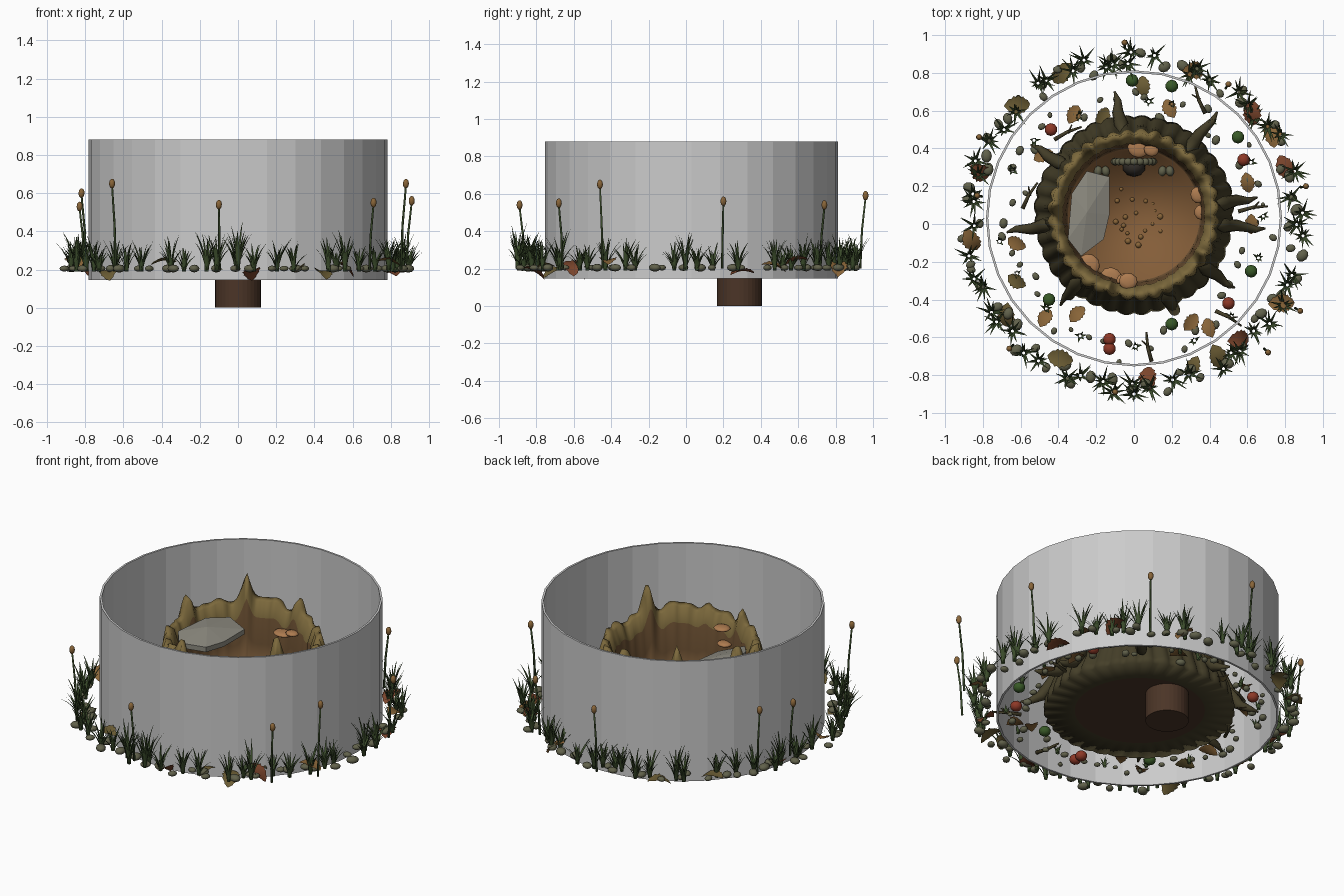
import bpy, bmesh, random
from math import sin, cos, pi, radians, exp
from mathutils import Vector, Matrix, Euler

if "Cube" in bpy.data.objects:
    bpy.data.objects.remove(bpy.data.objects["Cube"])

R = random.Random(7)
G = 0.2            # ground level
SC = Vector((0, 0.05, 0))   # stump centre


def mat(name, c):
    m = bpy.data.materials.new(name)
    m.diffuse_color = (*c, 1)
    m.use_nodes = True
    m.node_tree.nodes["Principled BSDF"].inputs["Base Color"].default_value = m.diffuse_color
    return m


BARK = mat("bark", (.06, .05, .022))
RIM = mat("rim_moss", (.20, .14, .045))
WOOD = mat("inner_wood", (.14, .075, .03))
FLOOR = mat("floor_wood", (.23, .11, .04))
UNDER = mat("underside", (.07, .035, .02))
GRASS = mat("grass", (.045, .075, .025))
STONE = mat("pebble", (.12, .12, .07))
OCHRE = mat("ochre", (.25, .13, .04))
RUST = mat("rust_leaf", (.20, .06, .025))
OLIVE = mat("olive_leaf", (.15, .11, .035))
RED = mat("red_berry", (.27, .04, .02))
GREEN = mat("green_berry", (.04, .10, .02))
FUNGUS = mat("fungus", (.42, .2, .08))
DARK = mat("dark_hole", (.03, .025, .02))
SLATE = mat("slate", (.27, .26, .22))


def finish(name, bm, mats, smooth=True):
    me = bpy.data.meshes.new(name)
    bm.to_mesh(me)
    bm.free()
    for m in mats:
        me.materials.append(m)
    for p in me.polygons:
        p.use_smooth = smooth
    ob = bpy.data.objects.new(name, me)
    bpy.context.collection.objects.link(ob)
    return ob


def pol(r, deg, z=0):
    return Vector((r * cos(radians(deg)), r * sin(radians(deg)), z))


def limb(bm, pts, radii, n=8):
    """Tapered tube through points."""
    rings = []
    for i, p in enumerate(pts):
        d = Vector(pts[min(i + 1, len(pts) - 1)]) - Vector(pts[max(i - 1, 0)])
        q = d.to_track_quat('Z', 'Y')
        rings.append([bm.verts.new(Vector(p) + q @ pol(radii[i], 360 * k / n)) for k in range(n)])
    for a, b in zip(rings, rings[1:]):
        for k in range(n):
            bm.faces.new((a[k], a[(k + 1) % n], b[(k + 1) % n], b[k]))
    bm.faces.new(rings[0][::-1])
    bm.faces.new(rings[-1])


def blob(bm, loc, size, yaw=0.0, sub=2):
    m = Matrix.Translation(loc) @ Matrix.Rotation(yaw, 4, 'Z') @ Matrix.Diagonal((*size, 1))
    bmesh.ops.create_icosphere(bm, subdivisions=sub, radius=1, matrix=m)


def leaf(bm, loc, size, yaw, tilt):
    """Folded leaf with a lobed outline."""
    m = Matrix.Translation(loc) @ Euler((R.uniform(-.3, .3), tilt, yaw)).to_matrix().to_4x4()
    prev = None
    for i in range(12):
        t = i / 11
        w = size * (.36 * sin(pi * t) ** .7 * (1 if i % 2 else .8) + .012)
        x, z = size * (t - .5), size * .12 * sin(pi * t)
        row = [bm.verts.new(m @ Vector((x, s * w, z + abs(s) * w * .3))) for s in (-1, 0, 1)]
        if prev:
            for k in (0, 1):
                bm.faces.new((prev[k], row[k], row[k + 1], prev[k + 1]))
        prev = row


def tuft(bm, base, h, n):
    for k in range(n):
        a = 360 * k / n + R.uniform(-20, 20)
        hh, out = h * R.uniform(.55, 1), R.uniform(.2, .95) * min(.09, h * .6)
        d, side = pol(1, a), pol(1, a + 90)
        prev = None
        for i in range(5):
            t = i / 4
            c = base + d * (.004 + out * t ** 1.7) + Vector((0, 0, hh * (t - .12 * t * t)))
            w = .009 * (1 - t) ** .7 + .0006
            row = [bm.verts.new(c - side * w), bm.verts.new(c + d * w * .5), bm.verts.new(c + side * w)]
            if prev:
                for j in (0, 1):
                    bm.faces.new((prev[j], prev[j + 1], row[j + 1], row[j]))
            prev = row


# grey wall ring
bm = bmesh.new()
N = 32
prof = [(.784, .146), (.784, .88), (.772, .88), (.772, .146)]
v = [[bm.verts.new(pol(r, 360 * k / N, z) + Vector((0, .03, 0))) for k in range(N)] for r, z in prof]
for i in range(4):
    for k in range(N):
        bm.faces.new((v[i][k], v[i][(k + 1) % N], v[(i + 1) % 4][(k + 1) % N], v[(i + 1) % 4][k]))
finish("wall_ring", bm, [], False)

# hollow stump with jagged rim
peaks = [(122, .19, 5), (-29, .16, 5), (-110, .09, 5), (172, .09, 6), (77, .08, 5), (150, .04, 8), (-75, .05, 9),
         (-50, .05, 9), (100, .05, 10)]


def rim(a):
    z = .645 + .012 * sin(radians(a) * 11) + .01 * sin(radians(a) * 23 + 1)
    for p, h, w in peaks:
        d = (a - p + 180) % 360 - 180
        z += h * exp(-abs(d / w) ** 1.5)
    return z


bm = bmesh.new()
N = 180
# radius, height share of rim, ridge strength, material
rows = [(.36, 0, 0, 4), (.525, .0, .6, 0), (.515, .1, 1, 0), (.475, .3, 1, 0), (.455, .6, 1, 0), (.445, .85, 1, 0),
        (.43, 1, .6, 1), (.40, .97, .3, 1), (.375, .8, .3, 1), (.36, .5, .2, 2), (.35, .2, 0, 2)]
rings = []
for r, s, k, m in rows:
    ring = []
    for i in range(N):
        a = 360 * i / N
        rr = r + k * (.022 * abs(sin(radians(a) * 18)) + .006 * sin(radians(a) * 7 + s * 6) - .012)
        ring.append(bm.verts.new(SC + pol(rr, a, .17 + s * (rim(a) - .17))))
    rings.append(ring)
for (a, b, row) in zip(rings, rings[1:], rows[1:]):
    for i in range(N):
        j = (i + 1) % N
        bm.faces.new((a[i], a[j], b[j], b[i])).material_index = row[3]
bm.faces.new(rings[0][::-1]).material_index = 4
bm.faces.new(rings[-1]).material_index = 3
finish("stump", bm, [BARK, RIM, WOOD, FLOOR, UNDER])

# roots
bm = bmesh.new()
for a, r in [(98, .66), (50, .7), (7, .66), (-7, .7), (-37, .66), (-68, .54), (-130, .62), (-173, .68), (145, .66)]:
    c = [SC + pol(q, a + da, z) for q, da, z in
         [(.43, 0, .5), (.48, 0, .34), (.55, 1, .24), (r - .05, 0, .212), (r, 1, .2)]]
    limb(bm, c, [.015, .038, .03, .018, .005], 10)
finish("roots", bm, [BARK])

# drain pipe under the floor
bm = bmesh.new()
bmesh.ops.create_cone(bm, cap_ends=True, segments=32, radius1=.12, radius2=.12, depth=.17,
                      matrix=Matrix.Translation((0, .285, .085)))
finish("drain_pipe", bm, [UNDER], False)

# hollow with stone arch at the back of the floor
bm = bmesh.new()
blob(bm, Vector((0, .3, .29)), (.06, .05, .07))
finish("burrow_hole", bm, [DARK])
bm = bmesh.new()
for i in range(11):
    a = 180 * i / 10
    blob(bm, Vector((0, .33, .29)) + Vector((.1 * cos(radians(a)), 0, .1 * sin(radians(a)))), (.022, .02, .018), 0, 2)
for x in (-.19, -.15, .15, .19):
    blob(bm, Vector((x, .28, .28)), (.028, .022, .022), x * 9, 2)
finish("arch_stones", bm, [STONE])

# leaning slate slab
bm = bmesh.new()
out = [(-.33, .16), (-.25, .28), (-.13, .25), (-.13, .05), (-.16, -.08), (-.28, -.17), (-.35, -.08)]
top = [bm.verts.new((x, y, .57 - .25 * (x + .13))) for x, y in out]
low = [bm.verts.new((x, y, .54 - .25 * (x + .13))) for x, y in out]
apex = bm.verts.new((-.25, .06, .625))
bm.faces.new(low)
for i in range(7):
    j = (i + 1) % 7
    bm.faces.new((top[i], low[i], low[j], top[j]))
    bm.faces.new((top[i], top[j], apex))
bmesh.ops.recalc_face_normals(bm, faces=bm.faces)
finish("slate_slab", bm, [SLATE], False)

# shelf fungi on the inner wall and acorn beads on the floor
bm = bmesh.new()
for a, z, s in [(86, .53, .06), (75, .55, .04), (17, .45, .045), (2, .36, .04), (-95, .6, .05),
                (-98, .51, .045), (-110, .36, .06), (-132, .42, .06)]:
    blob(bm, SC + pol(.355, a, z), (s * .9, s, .014), radians(a))
finish("shelf_fungi", bm, [FUNGUS])
bm = bmesh.new()
for i in range(20):
    blob(bm, pol(R.uniform(.05, .2), 47 * i, .275), [R.uniform(.01, .018)] * 3)
finish("floor_beads", bm, [OCHRE])
bm = bmesh.new()
for a, b in [((-.1, .1), (.26, -.1)), ((-.05, -.25), (.02, .2)), ((-.2, -.2), (.2, .2)), ((.1, -.3), (.3, -.2))]:
    limb(bm, [(*a, .265), (*b, .268)], [.002, .002], 5)
finish("floor_twigs", bm, [DARK])

# grass ring, with a few sprigs inside the wall
bm = bmesh.new()
for i in range(60):
    a = i * 6 + R.uniform(-2.5, 2.5)
    if i % 9 == 4:
        continue
    tuft(bm, pol(R.uniform(.84, .91), a, G - .01), R.uniform(.15, .26), 13)
tuft(bm, pol(.9, -90, G), .29, 14)
tuft(bm, pol(.91, 91, G), .22, 14)
for i in range(16):
    tuft(bm, pol(R.uniform(.64, .72), i * 22.5 + R.uniform(-8, 8), G), .06, 7)
finish("grass_tufts", bm, [GRASS])

# cattails
reeds = [(-.1, -.89, .56), (.88, -.46, .67), (.71, -.68, .57), (.91, .2, .58), (-.66, -.66, .67),
         (.5, .74, .56), (-.05, .96, .61), (-.83, .15, .55), (-.82, .46, .62)]
stems, heads = bmesh.new(), bmesh.new()
for x, y, z in reeds:
    limb(stems, [(x * .97, y * .97, G), (x * .98, y * .98, (G + z) / 2), (x, y, z - .03)], [.007, .006, .005], 6)
    blob(heads, Vector((x, y, z - .02)), (.016, .016, .026))
finish("cattail_stems", stems, [GRASS])
finish("cattail_heads", heads, [OCHRE])

# pebbles
bm = bmesh.new()
for i in range(62):
    s = R.uniform(.024, .036)
    blob(bm, pol(R.uniform(.81, .92), i * 5.8 + R.uniform(-3, 3), G + .005), (s, s * .8, s * .6), R.random() * 3)
for i in range(48):
    s = R.uniform(.014, .028)
    blob(bm, pol(R.uniform(.58, .74), i * 7.5 + R.uniform(-3, 3), G), (s, s * .8, s * .7), R.random() * 3)
finish("pebbles", bm, [STONE])

# fallen leaves: outside the wall, then inside
sets = {OCHRE: bmesh.new(), RUST: bmesh.new(), OLIVE: bmesh.new()}
kinds = list(sets)
outer = [(-.38, .8, 2), (.31, .81, 0), (.63, .59, 1), (.8, .3, 1), (-.82, .28, 1), (-.86, -.08, 0), (-.67, -.48, 2),
         (-.62, .63, 2), (-.39, -.71, 2), (.08, -.82, 1), (.55, -.61, 1), (.78, -.42, 0), (.44, -.7, 2), (.73, .47, 0)]
for i, (x, y, k) in enumerate(outer):
    leaf(sets[kinds[k]], Vector((x, y, G + (-.03, 0, .03)[i % 3])), .14, R.uniform(0, 6), R.uniform(-.7, .7))
inner = [(-.48, .36), (-.62, -.1), (-.62, -.3), (.19, .61), (-.32, .58), (.05, .73), (.3, -.52), (.4, -.55),
         (.32, -.75), (.62, 0), (-.3, -.48), (-.17, .57), (-.47, -.5), (.6, .22)]
for i, (x, y) in enumerate(inner):
    leaf(sets[kinds[(0, 0, 2)[i % 3]]], Vector((x, y, G)), .11, R.uniform(0, 6), R.uniform(-.3, .3))
for m, b in sets.items():
    finish(m.name + "_leaves", b, [m])

# berries
for name, m, spots in [
        ("red_berries", RED, [(-.44, .5), (.58, .34), (-.13, -.61), (-.13, -.66), (.5, -.42)]),
        ("green_berries", GREEN, [(-.01, .76), (.2, .73), (.62, -.25), (.2, -.53), (.55, .46), (-.45, -.4)])]:
    bm = bmesh.new()
    for x, y in spots:
        blob(bm, Vector((x, y, G + .02)), (.034, .034, .03))
    finish(name, bm, [m])

# sticks between stump and wall
bm = bmesh.new()
for x, y, a in [(-.35, .48, 25), (.35, .66, 110), (.63, .08, 10), (.08, -.65, 100), (-.55, .15, 60), (.5, -.5, -30)]:
    c, d = Vector((x, y, G + .01)), pol(.08, a)
    limb(bm, [c - d, c + pol(.008, a + 90), c + d], [.011, .009, .005], 6)
    limb(bm, [c, c + pol(.05, a + 40, .01)], [.007, .003], 6)
finish("sticks", bm, [BARK])
